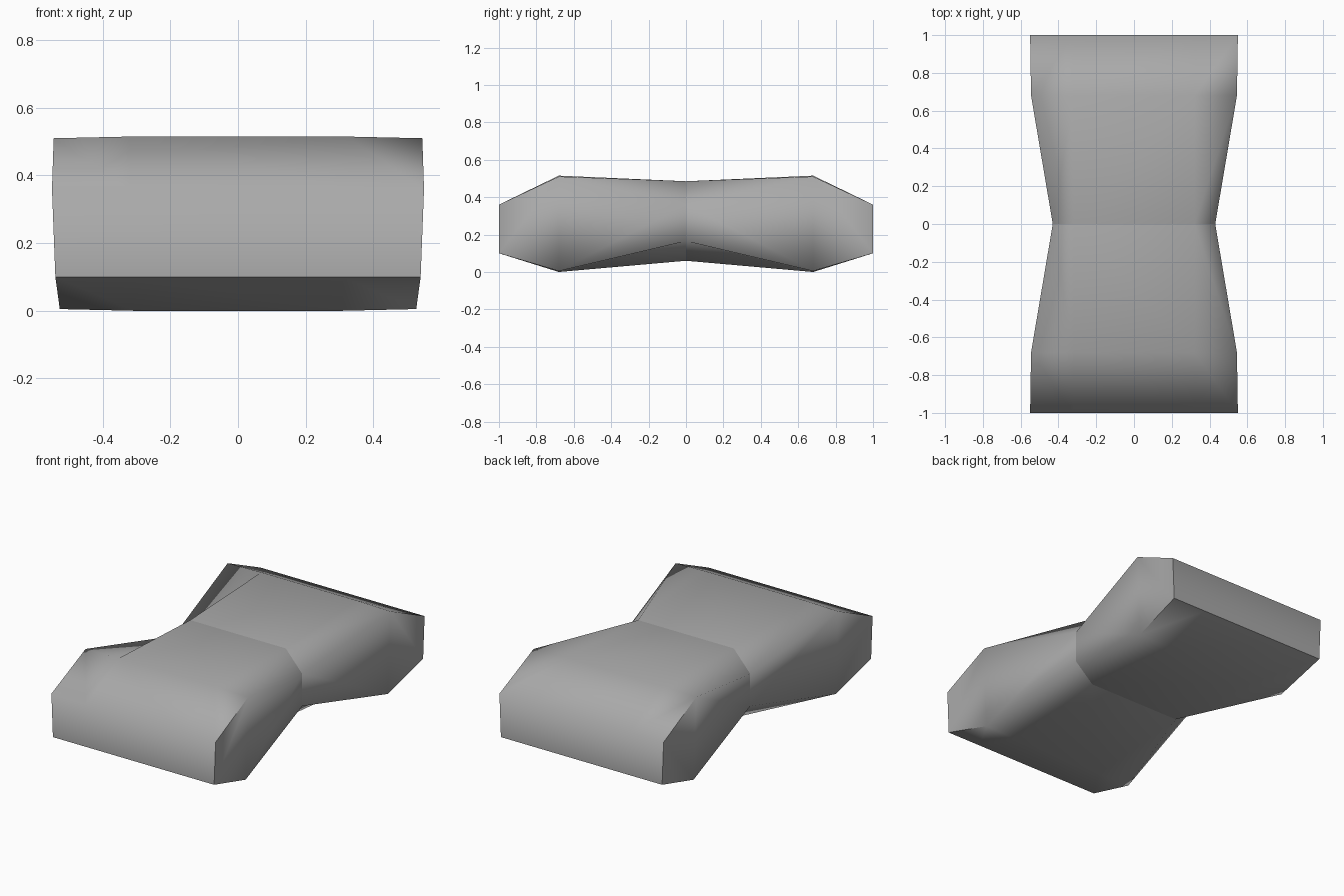
import bpy
import bmesh
import math

cube = bpy.data.objects.get("Cube")
if cube:
    bpy.data.objects.remove(cube, do_unlink=True)

# Plain grey material
grey = bpy.data.materials.new("plain grey")
grey.use_nodes = True
colour = (0.4, 0.4, 0.4, 1)
grey.diffuse_color = colour
grey.node_tree.nodes["Principled BSDF"].inputs["Base Color"].default_value = colour

# Right-hand half outlines (x, z), top to bottom, at waist, shoulder and end
SECTIONS = [
    (0.00, [(0.32, 0.485), (0.43, 0.36), (0.43, 0.165), (0.31, 0.06)]),
    (0.68, [(0.32, 0.515), (0.545, 0.51), (0.527, 0.005), (0.31, 0.0)]),
    (1.00, [(0.32, 0.36), (0.55, 0.36), (0.54, 0.10), (0.31, 0.10)]),
]


def make_half(name, side):
    """Loft the sections from the waist outwards and cap the outer end."""
    bm = bmesh.new()
    rings = []
    for y, half in SECTIONS:
        outline = half + [(-x, z) for x, z in reversed(half)]
        rings.append([bm.verts.new((x, side * y, z)) for x, z in outline])
    for a, b in zip(rings, rings[1:]):
        for i in range(len(a)):
            j = (i + 1) % len(a)
            bm.faces.new((a[i], a[j], b[j], b[i]))
    bm.faces.new(rings[-1])
    # Point the end cap outwards and match every other face to it
    bmesh.ops.recalc_face_normals(bm, faces=bm.faces)
    bm.faces.ensure_lookup_table()
    if bm.faces[-1].normal.y * side < 0:
        bmesh.ops.reverse_faces(bm, faces=bm.faces)
    mesh = bpy.data.meshes.new(name)
    bm.to_mesh(mesh)
    bm.free()
    mesh.materials.append(grey)
    obj = bpy.data.objects.new(name, mesh)
    bpy.context.collection.objects.link(obj)
    bpy.ops.object.select_all(action='DESELECT')
    obj.select_set(True)
    bpy.context.view_layer.objects.active = obj
    bpy.ops.object.shade_smooth_by_angle(angle=math.radians(70))


# The two halves meet in a crease at the waist
make_half("front_half", -1)
make_half("back_half", 1)
